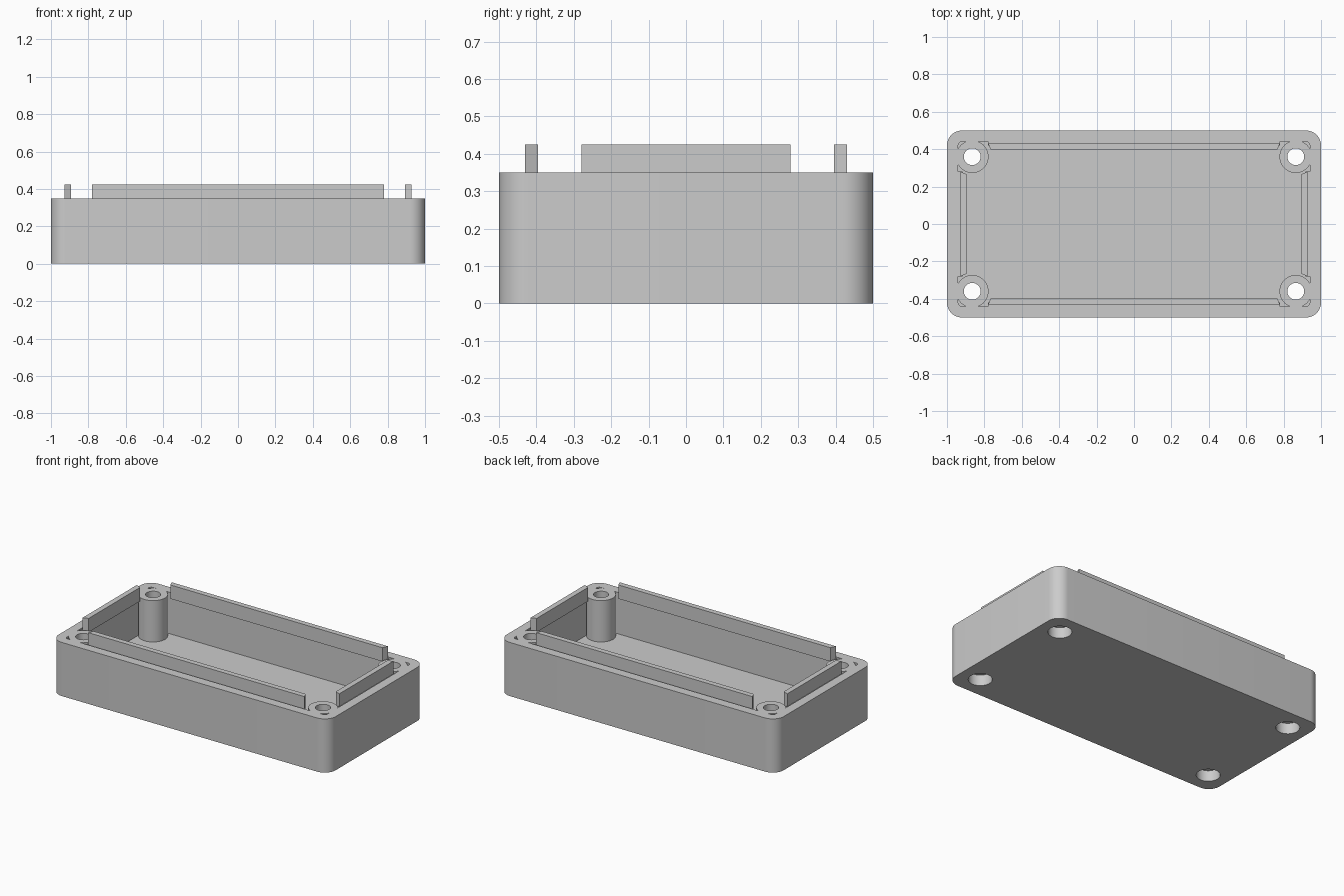
import bpy
import bmesh
from math import cos, sin, pi
from mathutils import Vector

if "Cube" in bpy.data.objects:
    bpy.data.objects.remove(bpy.data.objects["Cube"])

HEIGHT, FLOOR, WALL = 0.35, 0.08, 0.06
BOSS_X, BOSS_Y = 0.865, 0.36
SIGNS = [(sx, sy) for sx in (-1, 1) for sy in (-1, 1)]

grey = bpy.data.materials.new("grey plastic")
grey.use_nodes = True
colour = (0.6, 0.6, 0.6, 1)
grey.diffuse_color = colour
grey.node_tree.nodes["Principled BSDF"].inputs["Base Color"].default_value = colour


def prism(name, outline, z0, z1):
    """Extrude a closed outline from z0 up to z1."""
    bm = bmesh.new()
    face = bm.faces.new([bm.verts.new((x, y, z0)) for x, y in outline])
    top = bmesh.ops.extrude_face_region(bm, geom=[face])["geom"]
    verts = [v for v in top if isinstance(v, bmesh.types.BMVert)]
    bmesh.ops.translate(bm, verts=verts, vec=Vector((0, 0, z1 - z0)))
    bmesh.ops.recalc_face_normals(bm, faces=bm.faces)
    mesh = bpy.data.meshes.new(name)
    bm.to_mesh(mesh)
    bm.free()
    mesh.materials.append(grey)
    obj = bpy.data.objects.new(name, mesh)
    bpy.context.collection.objects.link(obj)
    return obj


def rounded(hx, hy, r, steps=12):
    pts = []
    for i, (sx, sy) in enumerate([(1, 1), (-1, 1), (-1, -1), (1, -1)]):
        for k in range(steps + 1):
            a = (i + k / steps) * pi / 2
            pts.append((sx * (hx - r) + r * cos(a), sy * (hy - r) + r * sin(a)))
    return pts


def circle(cx, cy, r, n=48):
    return [(cx + r * cos(2 * pi * k / n), cy + r * sin(2 * pi * k / n)) for k in range(n)]


def cut(target, cutter):
    mod = target.modifiers.new("cut", "BOOLEAN")
    mod.operation = "DIFFERENCE"
    mod.solver = "EXACT"
    mod.object = cutter
    bpy.context.view_layer.objects.active = target
    bpy.ops.object.modifier_apply(modifier=mod.name)
    bpy.data.objects.remove(cutter)


# Cavity shape, leaving a round screw post in each corner
cavity = prism("cavity_cutter", rounded(1 - WALL, 0.5 - WALL, 0.02), FLOOR, HEIGHT + 0.1)
for sx, sy in SIGNS:
    cut(cavity, prism("post_cutter", circle(sx * BOSS_X, sy * BOSS_Y, 0.087), 0, 0.6))

# Tray body with screw holes and counterbores from below
body = prism("tray_body", rounded(1, 0.5, 0.08), 0, HEIGHT)
cut(body, cavity)
for sx, sy in SIGNS:
    cut(body, prism("hole_cutter", circle(sx * BOSS_X, sy * BOSS_Y, 0.045), -0.1, 0.6))
    cut(body, prism("bore_cutter", circle(sx * BOSS_X, sy * BOSS_Y, 0.07), -0.1, 0.07))

bpy.ops.object.select_all(action="DESELECT")
body.select_set(True)
bpy.context.view_layer.objects.active = body
bpy.ops.object.shade_smooth_by_angle(angle=pi / 6)


def lip(name, half, outer, inner, wall, turn):
    """Locating lip with tapered ends, and a hidden foot joining it to the wall."""
    shape = [(-half, outer), (half, outer), (half - 0.015, inner), (0.015 - half, inner)]
    foot = [(-half, outer - 0.01), (half, outer - 0.01), (half, wall), (-half, wall)]
    for label, pts, z0, z1 in ((name, shape, 0.335, 0.425), (name + "_foot", foot, 0.336, 0.342)):
        prism(label, pts, z0, z1).rotation_euler.z = turn


# Lips along the four walls
lip("back_lip", 0.78, 0.43, 0.395, 0.441, 0)
lip("front_lip", 0.78, 0.43, 0.395, 0.441, pi)
lip("left_lip", 0.28, 0.927, 0.892, 0.941, -pi / 2)
lip("right_lip", 0.28, 0.927, 0.892, 0.941, pi / 2)
